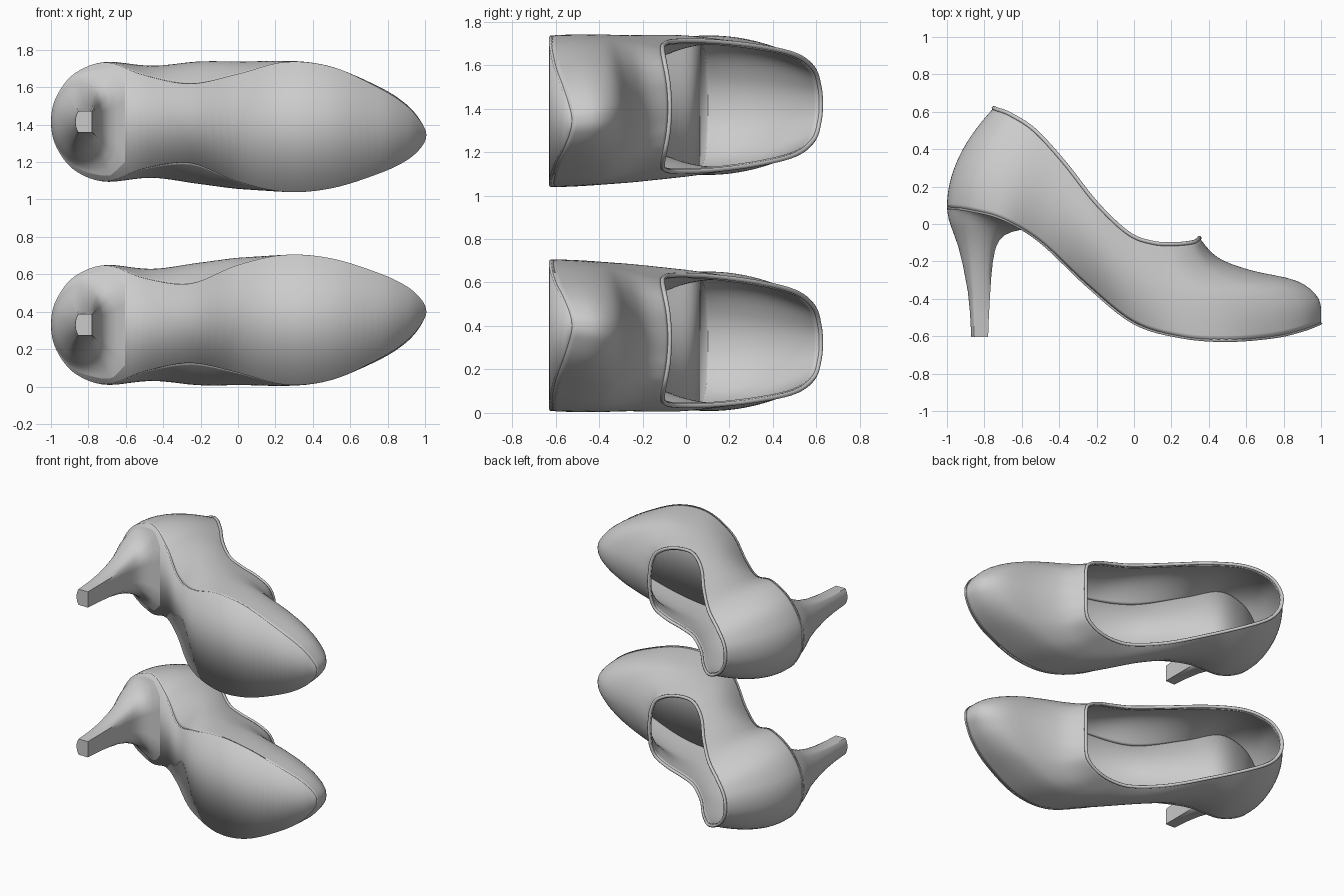
import bpy
from mathutils import Vector

if "Cube" in bpy.data.objects:
    bpy.data.objects.remove(bpy.data.objects["Cube"])

ZM = 0.8725   # mirror plane between the two shoes

# Stations toe -> heel: sole x, y, centre z, half width | topline x, y, half width | bulge, toe weight
ST = [
    (1.0, -.525, .40, 0, .35, -.075, 0, 0, 1),
    (.98, -.535, .40, .06, .346, -.078, .07, .005, 1),
    (.90, -.565, .39, .145, .34, -.085, .135, .01, 1),
    (.75, -.60, .377, .23, .31, -.098, .205, .015, .95),
    (.50, -.62, .36, .325, .22, -.107, .258, .02, .65),
    (.25, -.60, .357, .347, .10, -.10, .287, .022, .3),
    (0, -.525, .362, .287, -.03, -.05, .30, .045, .08),
    (-.25, -.325, .338, .212, -.20, .11, .297, .065, 0),
    (-.50, -.09, .33, .25, -.37, .325, .272, .04, 0),
    (-.70, .03, .33, .318, -.53, .50, .23, .015, 0),
    (-.87, .075, .33, .26, -.66, .585, .165, .008, 0),
    (-.97, .088, .33, .135, -.73, .612, .085, 0, 0),
    (-1.0, .09, .33, 0, -.75, .62, 0, 0, 0),
]


def lerp(a, b, t):
    return a + (b - a) * t


def catmull(pts, n, closed):
    """Smooth curve through points, n steps per span."""
    m, out = len(pts), []
    get = (lambda i: pts[i % m]) if closed else (lambda i: pts[max(0, min(m - 1, i))])
    for i in range(m if closed else m - 1):
        a, b, c, d = (get(i + k) for k in (-1, 0, 1, 2))
        for s in range(n):
            t = s / n
            out.append(0.5 * (2 * b + (c - a) * t + (2 * a - 5 * b + 4 * c - d) * t * t
                              + (3 * b - a - 3 * c + d) * t ** 3))
    return out if closed else out + [pts[-1].copy()]


def finish(name, data, thick=0.0, offset=-1, angle=40):
    """Link the object, thicken it and mirror it into the second shoe."""
    ob = bpy.data.objects.new(name, data)
    ob.location.z = ZM
    bpy.context.collection.objects.link(ob)
    if thick:
        s = ob.modifiers.new("thickness", 'SOLIDIFY')
        s.thickness, s.offset = thick, offset
    m = ob.modifiers.new("pair", 'MIRROR')
    m.use_axis = (False, False, True)
    m.use_mirror_merge = False
    if ob.type == 'MESH':
        bpy.ops.object.select_all(action='DESELECT')
        ob.select_set(True)
        bpy.context.view_layer.objects.active = ob
        bpy.ops.object.shade_smooth_by_angle(angle=angle * 3.14159 / 180)
    return ob


def make_mesh(name, verts, faces, **kw):
    me = bpy.data.meshes.new(name)
    me.from_pydata([(v[0], v[1], v[2] - ZM) for v in verts], [], faces)
    me.update()
    return finish(name, me, **kw)


# Vamp profile factors (v, along, up) used towards the toe
PROFILE = catmull([Vector(p) for p in ((0, 0, 0), (.2, .02, .28), (.4, .2, .49),
                                       (.6, .585, .62), (.8, .85, .77), (1, 1, 1))], 4, False)


def wall_point(st, prof, side):
    sx, sy, sc, sw, tx, ty, tw, bulge, toe = st
    v, px, py = prof
    heel = max(0, min(1, (-.4 - sx) / .4))
    plain = lerp(v, v * v, heel)
    fx, fy = lerp(plain, px, toe), lerp(v, py, toe)
    half = lerp(sw, tw, plain) + bulge * 4 * v * (1 - v)
    return Vector((lerp(sx, tx, fx), lerp(sy, ty, fy),
                   lerp(sc, .335 + .015 * tx, v) + side * half))


# Closed loops from sole edge up to topline
SUB = 6
loops = []
for prof in PROFILE:
    ctrl = [wall_point(s, prof, 1) for s in ST] + [wall_point(s, prof, -1) for s in ST[-2:0:-1]]
    loops.append(catmull(ctrl, SUB, True))
N = len(loops[0])

# Upper
faces = [(r * N + (i + 1) % N, r * N + i, (r + 1) * N + i, (r + 1) * N + (i + 1) % N)
         for r in range(len(loops) - 1) for i in range(N)]
make_mesh("upper", [p for lp in loops for p in lp], faces, thick=.016, angle=50)

# Piping round the topline
cu = bpy.data.curves.new("topline_piping", 'CURVE')
cu.dimensions = '3D'
cu.bevel_depth, cu.bevel_resolution = .011, 2
sp = cu.splines.new('POLY')
sp.points.add(N - 1)
for q, p in zip(sp.points, loops[-1]):
    q.co = (p.x, p.y, p.z - ZM, 1)
    q.radius = 1
sp.use_cyclic_u = True
sp.use_smooth = True
finish("topline_piping", cu)

# Sole: strip across the bottom loop, thickened up into the insole
edge = loops[0]
H = N // 2
verts = [edge[0]] + [p for j in range(1, H) for p in (edge[j], edge[N - j])] + [edge[H]]
faces = [(0, 1, 2)]
faces += [(2 * j - 1, 2 * j + 1, 2 * j + 2, 2 * j) for j in range(1, H - 1)]
faces += [(2 * H - 3, 2 * H - 1, 2 * H - 2)]
make_mesh("sole", verts, faces, thick=.022, offset=0)

# Heel: seat outline lofted down to the small top piece
seat = [p.copy() for p in edge if p.x < -.66]
y0 = -.03
front = [Vector((-.6, y0, .33 + k * .22)) for k in (-1, -.5, 0, .5, 1)]
outline = seat + front
G = (0, .02, .05, .1, .15, .2, .3, .45, .65, .82, 1)
BACK = (0, .01, .03, .08, .17, .27, .46, .66, .86, .95, 1)
FRONT = (0, .28, .5, .67, .75, .8, .86, .91, .95, .98, 1)
verts = []
for g, fb, ff in zip(G, BACK, FRONT):
    for p in outline:
        n = (p.x + 1) / .4
        off = max(-1, min(1, (p.z - .33) / .2))
        if p in front:
            off = (p.z - .33) / .22
        f = lerp(fb, ff, n)
        verts.append((lerp(p.x, -.87 + .09 * n, f), lerp(p.y, -.605, g),
                      lerp(p.z, .33 + .057 * off, f)))
M = len(outline)
faces = [(r * M + i, r * M + (i + 1) % M, (r + 1) * M + (i + 1) % M, (r + 1) * M + i)
         for r in range(len(G) - 1) for i in range(M)]
faces.append(tuple((len(G) - 1) * M + i for i in range(M)))
make_mesh("heel", verts, faces, angle=45)
